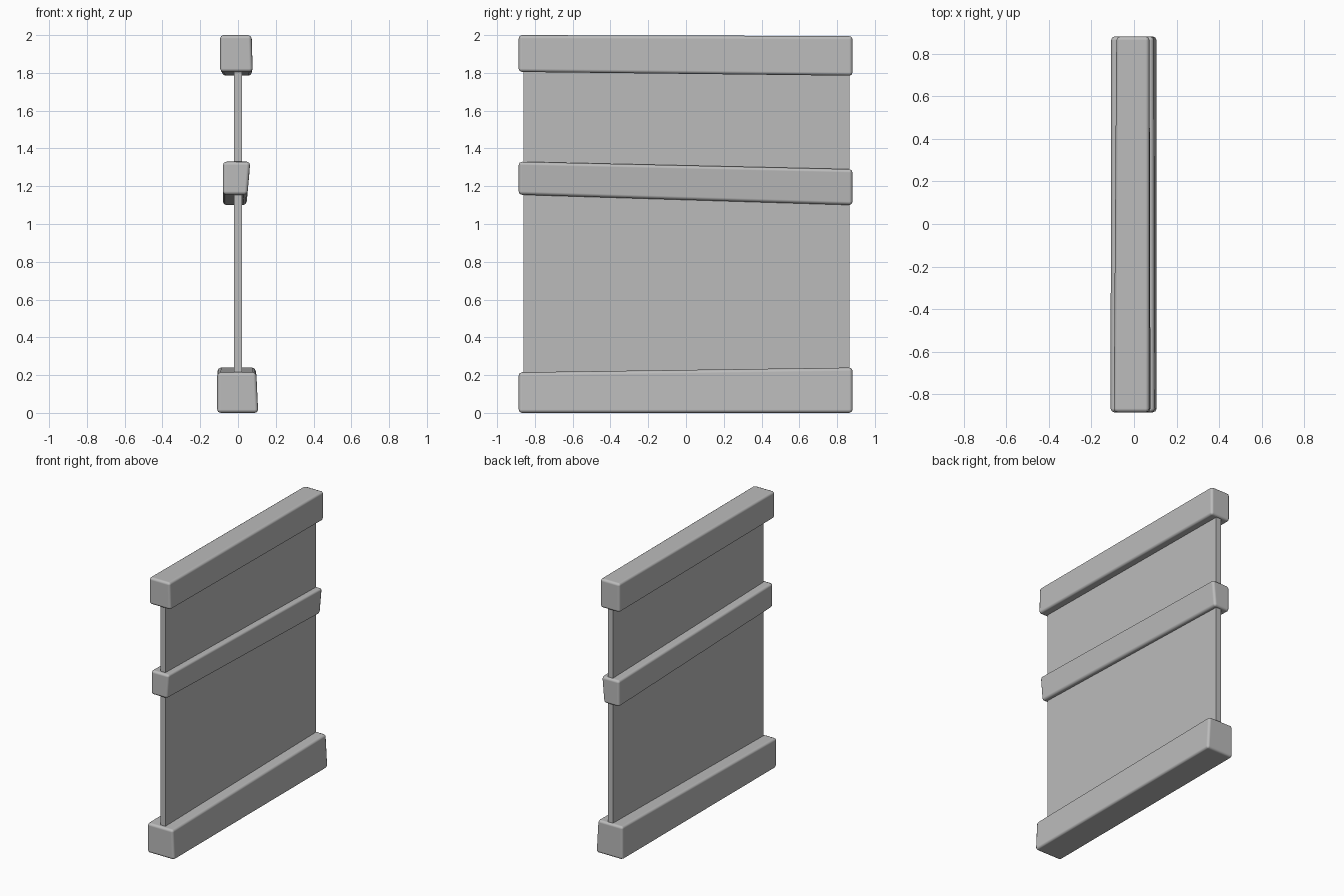
import bpy
import bmesh

cube = bpy.data.objects.get("Cube")
if cube:
    bpy.data.objects.remove(cube, do_unlink=True)

# Single plain grey
grey = bpy.data.materials.new("plain_grey")
grey.use_nodes = True
colour = (0.5, 0.5, 0.5, 1)
grey.diffuse_color = colour
grey.node_tree.nodes["Principled BSDF"].inputs["Base Color"].default_value = colour


def add_block(name, front, back, y_front, y_back, bevel=0):
    """Hewn block lofted between two end sections.
    Each section is (left x, right x at bottom, right x at top, z low, z high)."""
    bm = bmesh.new()
    ends = []
    for y, (x0, x1_low, x1_high, z0, z1) in ((y_front, front), (y_back, back)):
        corners = ((x0, z0), (x1_low, z0), (x1_high, z1), (x0, z1))
        ends.append([bm.verts.new((x, y, z)) for x, z in corners])
    a, b = ends
    bm.faces.new(a)
    bm.faces.new(b[::-1])
    for i in range(4):
        j = (i + 1) % 4
        bm.faces.new((a[i], b[i], b[j], a[j]))
    bmesh.ops.recalc_face_normals(bm, faces=bm.faces)
    mesh = bpy.data.meshes.new(name)
    bm.to_mesh(mesh)
    bm.free()
    mesh.materials.append(grey)
    obj = bpy.data.objects.new(name, mesh)
    bpy.context.collection.objects.link(obj)
    if bevel:
        mod = obj.modifiers.new("worn_edges", "BEVEL")
        mod.width = bevel
        mod.segments = 2
        mod.limit_method = "NONE"
        mod.harden_normals = True
        for poly in mesh.polygons:
            poly.use_smooth = True
    return obj


# Thin wall panel
section = (-0.02, 0.02, 0.02, 0.1, 1.9)
add_block("wall_panel", section, section, -0.86, 0.865)

# Slightly uneven beams across the panel
beams = {
    "top_beam": ((-0.095, 0.078, 0.072, 1.805, 2.0),
                 (-0.083, 0.073, 0.073, 1.785, 1.995)),
    "middle_beam": ((-0.08, 0.05, 0.065, 1.155, 1.33),
                    (-0.08, 0.045, 0.062, 1.1, 1.29)),
    "bottom_beam": ((-0.11, 0.107, 0.097, 0.0, 0.215),
                    (-0.108, 0.107, 0.093, 0.0, 0.24)),
}
for name, (front, back) in beams.items():
    add_block(name, front, back, -0.886, 0.882, bevel=0.018)
